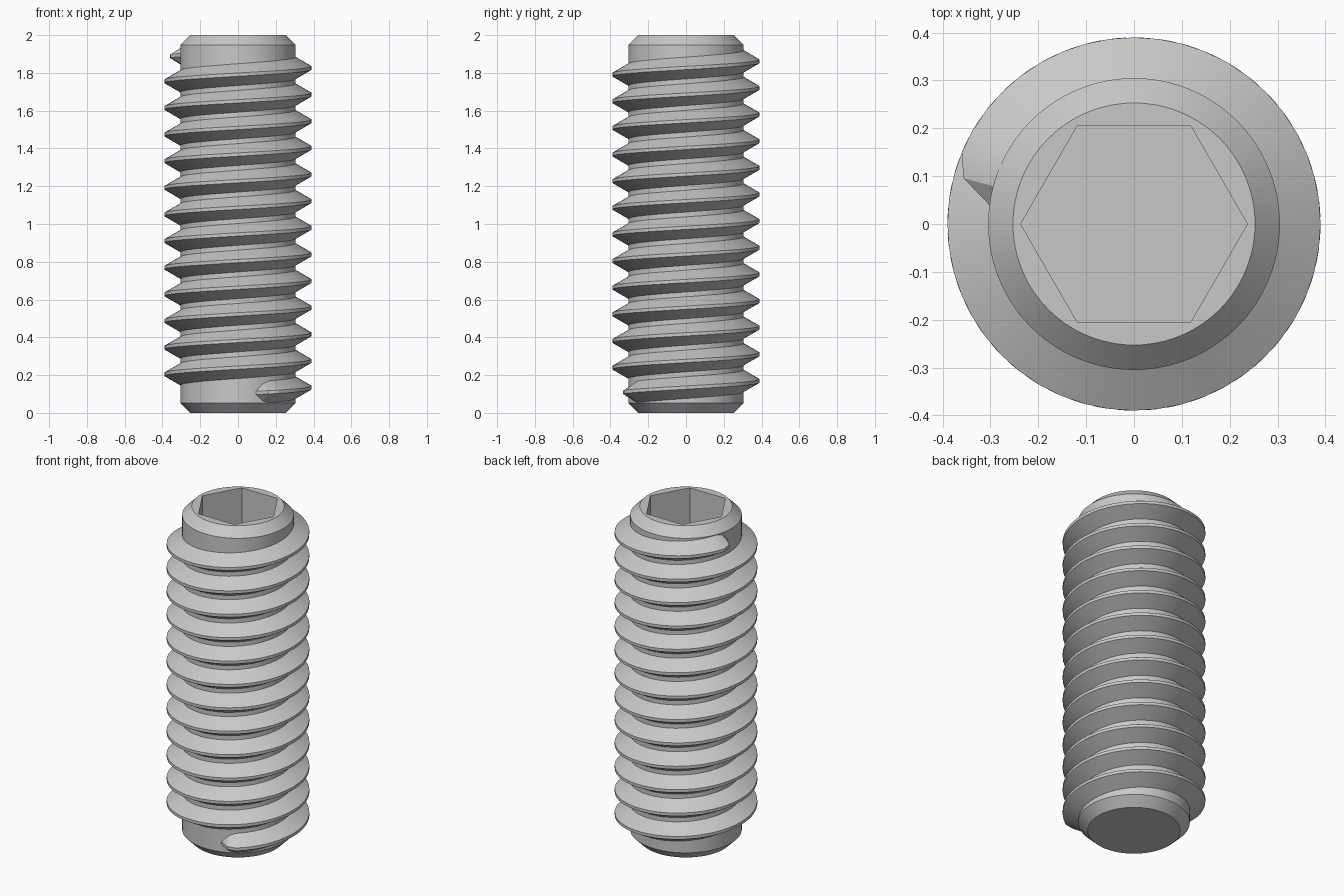
import bpy
import bmesh
from math import cos, sin, tan, radians, pi
from mathutils import Vector

if "Cube" in bpy.data.objects:
    bpy.data.objects.remove(bpy.data.objects["Cube"], do_unlink=True)

# Sizes
HEIGHT = 2.0
CORE_R = 0.305
END_R = 0.253
CHAMFER = 0.052
HEX_R = 0.237
SOCKET_DEPTH = 0.42
CREST_R = 0.39
PITCH = 0.141
CREST_Z = 0.134          # crest height where the helix crosses +x
START, END = -72, 172.5 + 12 * 360
STEP = 7.5               # degrees between thread sections
TAPER = 2 * STEP         # run-out at each end
SEGMENTS = 96

steel = bpy.data.materials.new("grey steel")
steel.use_nodes = True
grey = (0.58, 0.58, 0.58, 1)
steel.diffuse_color = grey
steel.node_tree.nodes["Principled BSDF"].inputs["Base Color"].default_value = grey


def finish(name, bm):
    bmesh.ops.recalc_face_normals(bm, faces=bm.faces)
    mesh = bpy.data.meshes.new(name)
    bm.to_mesh(mesh)
    bm.free()
    mesh.materials.append(steel)
    obj = bpy.data.objects.new(name, mesh)
    bpy.context.collection.objects.link(obj)
    bpy.ops.object.select_all(action="DESELECT")
    obj.select_set(True)
    bpy.context.view_layer.objects.active = obj
    bpy.ops.object.shade_smooth_by_angle(angle=radians(25))


def skin(bm, rings):
    """Join equal closed point rings with quads."""
    for a, b in zip(rings, rings[1:]):
        for i in range(len(a)):
            j = (i + 1) % len(a)
            bm.faces.new((a[i], a[j], b[j], b[i]))


def circle(bm, r, z):
    angles = [2 * pi * i / SEGMENTS for i in range(SEGMENTS)]
    return [bm.verts.new((r * cos(a), r * sin(a), z)) for a in angles]


def hexagon(bm, z):
    side = SEGMENTS // 6
    corners = [Vector((HEX_R * cos(k * pi / 3), HEX_R * sin(k * pi / 3), z))
               for k in range(7)]
    return [bm.verts.new(corners[k].lerp(corners[k + 1], i / side))
            for k in range(6) for i in range(side)]


# Chamfered core with a hexagonal socket
bm = bmesh.new()
rings = [circle(bm, END_R, 0), circle(bm, CORE_R, CHAMFER),
         circle(bm, CORE_R, HEIGHT - CHAMFER), circle(bm, END_R, HEIGHT),
         hexagon(bm, HEIGHT), hexagon(bm, HEIGHT - SOCKET_DEPTH)]
skin(bm, rings)
bm.faces.new(rings[0])
bm.faces.new(rings[-1])
finish("screw_core", bm)

# Helical thread whose ends sink into the core
bm = bmesh.new()
sections = []
steps = int((END - START) / STEP)
crest_half = PITCH / 16
base_r = CORE_R - 0.012
for s in range(steps + 1):
    deg = START + (END - START) * s / steps
    a = radians(deg)
    z = CREST_Z + PITCH * deg / 360
    t = max(0, 1 - min(deg - START, END - deg) / TAPER)
    top_r = CREST_R - (CREST_R - CORE_R) * t * t
    base_half = crest_half + (top_r - base_r) * tan(radians(30))
    profile = [(base_r, -base_half), (top_r, -crest_half),
               (top_r, crest_half), (base_r, base_half)]
    sections.append([bm.verts.new((r * cos(a), r * sin(a), z + dz))
                     for r, dz in profile])
skin(bm, sections)
bm.faces.new(sections[0])
bm.faces.new(sections[-1])
finish("screw_thread", bm)
